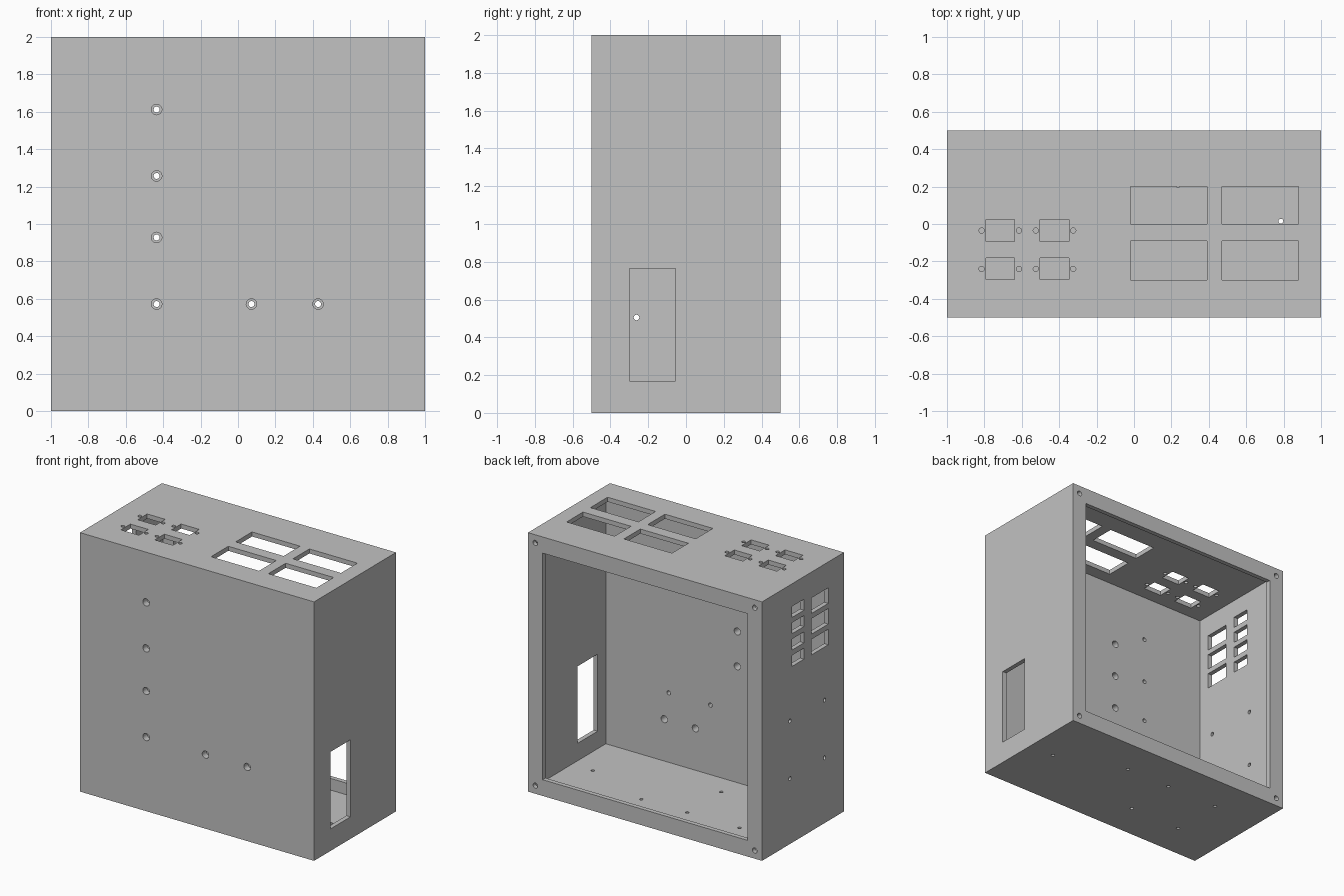
import bpy, bmesh
from mathutils import Matrix, Vector

cube = bpy.data.objects.get("Cube")
if cube:
    bpy.data.objects.remove(cube, do_unlink=True)

WALL, FRONT = 0.035, 0.1     # shell thickness, thicker front panel

grey = bpy.data.materials.new("enclosure grey")
grey.use_nodes = True
colour = (0.54, 0.54, 0.54, 1)
grey.diffuse_color = colour
grey.node_tree.nodes["Principled BSDF"].inputs["Base Color"].default_value = colour


def add_box(bm, lo, hi):
    lo, hi = Vector(lo), Vector(hi)
    matrix = Matrix.Translation((lo + hi) / 2) @ Matrix.Diagonal((*(hi - lo), 1))
    bmesh.ops.create_cube(bm, size=1, matrix=matrix)


def add_drill(bm, centre, axis, radius, depth):
    turn = Vector((0, 0, 1)).rotation_difference(Vector(axis)).to_matrix().to_4x4()
    bmesh.ops.create_cone(bm, cap_ends=True, segments=32, radius1=radius, radius2=radius,
                          depth=depth, matrix=Matrix.Translation(centre) @ turn)


def make_object(name, bm):
    mesh = bpy.data.meshes.new(name)
    bm.to_mesh(mesh)
    bm.free()
    mesh.materials.append(grey)
    obj = bpy.data.objects.new(name, mesh)
    bpy.context.collection.objects.link(obj)
    return obj


def cut(target, name, bm):
    cutter = make_object(name, bm)
    cutter.hide_render = True
    mod = target.modifiers.new(name, 'BOOLEAN')
    mod.operation = 'DIFFERENCE'
    mod.solver = 'EXACT'
    mod.object = cutter
    bpy.context.view_layer.objects.active = target
    bpy.ops.object.modifier_apply(modifier=name)
    bpy.data.objects.remove(cutter, do_unlink=True)


X, Y, Z = (1, 0, 0), (0, 1, 0), (0, 0, 1)

# Outer case
bm = bmesh.new()
add_box(bm, (-1, -0.5, 0), (1, 0.5, 2))
case = make_object("enclosure_case", bm)

# Hollow interior
bm = bmesh.new()
add_box(bm, (WALL - 1, FRONT - 0.5, WALL), (1 - WALL, 0.5 - WALL, 2 - WALL))
cut(case, "cavity", bm)

bm = bmesh.new()
# Back opening with a screw hole at each corner of its rim
add_box(bm, (-0.875, 0.42, 0.125), (0.875, 0.6, 1.875))
for x in (-0.9375, 0.9375):
    for z in (0.0625, 1.9375):
        add_drill(bm, (x, 0.5, z), Y, 0.02, 0.16)

# Top: display windows
for x in (-0.02, 0.47):
    for y, height in ((0, 0.2), (-0.3, 0.21)):
        add_box(bm, (x, y, 1.9), (x + 0.41, y + height, 2.1))

# Top: connector slots with a screw hole on either side
for x in (-0.715, -0.425):
    for y in (-0.035, -0.24):
        add_box(bm, (x - 0.077, y - 0.058, 1.9), (x + 0.077, y + 0.058, 2.1))
        for side in (-1, 1):
            add_drill(bm, (x + side * 0.1, y, 2), Z, 0.014, 0.2)

# Left-hand screen side: one tall access window
add_box(bm, (0.9, -0.3, 0.17), (1.1, -0.055, 0.765))

# Opposite side: two columns of ports and four fixing holes
for i in range(4):
    top = 1.825 - 0.126 * i
    add_box(bm, (-1.1, -0.012, top - 0.085), (-0.9, 0.132, top))
for i in range(3):
    top = 1.8 - 0.16 * i
    add_box(bm, (-1.1, -0.308, top - 0.12), (-0.9, -0.105, top))
for y in (-0.262, 0.16):
    for z in (0.505, 0.95):
        add_drill(bm, (-1, y, z), X, 0.015, 0.2)

# Floor fixing holes
for x, y in ((0.785, 0.015), (0.235, 0.21), (-0.155, 0.205),
             (-0.155, -0.21), (-0.6, 0.205), (-0.6, -0.215)):
    add_drill(bm, (x, y, 0), Z, 0.013, 0.2)

# Front panel through holes
front_holes = [(-0.435, z) for z in (0.572, 0.928, 1.257, 1.612)]
front_holes += [(x, 0.572) for x in (0.072, 0.428)]
for x, z in front_holes:
    add_drill(bm, (x, -0.45, z), Y, 0.016, 0.3)
cut(case, "openings", bm)

# Front counterbores, and blind sockets on the inside of the front panel
bm = bmesh.new()
for x, z in front_holes:
    add_drill(bm, (x, -0.5, z), Y, 0.028, 0.1)
sockets = [(-0.158, z) for z in (0.933, 1.202, 1.47)] + [(x, 0.358) for x in (0.2, 0.466)]
for x, z in sockets:
    add_drill(bm, (x, FRONT - 0.5, z), Y, 0.027, 0.14)
cut(case, "counterbores", bm)

# Smooth hole walls, sharp panel edges
bpy.ops.object.select_all(action='DESELECT')
case.select_set(True)
bpy.context.view_layer.objects.active = case
bpy.ops.object.shade_smooth_by_angle()
